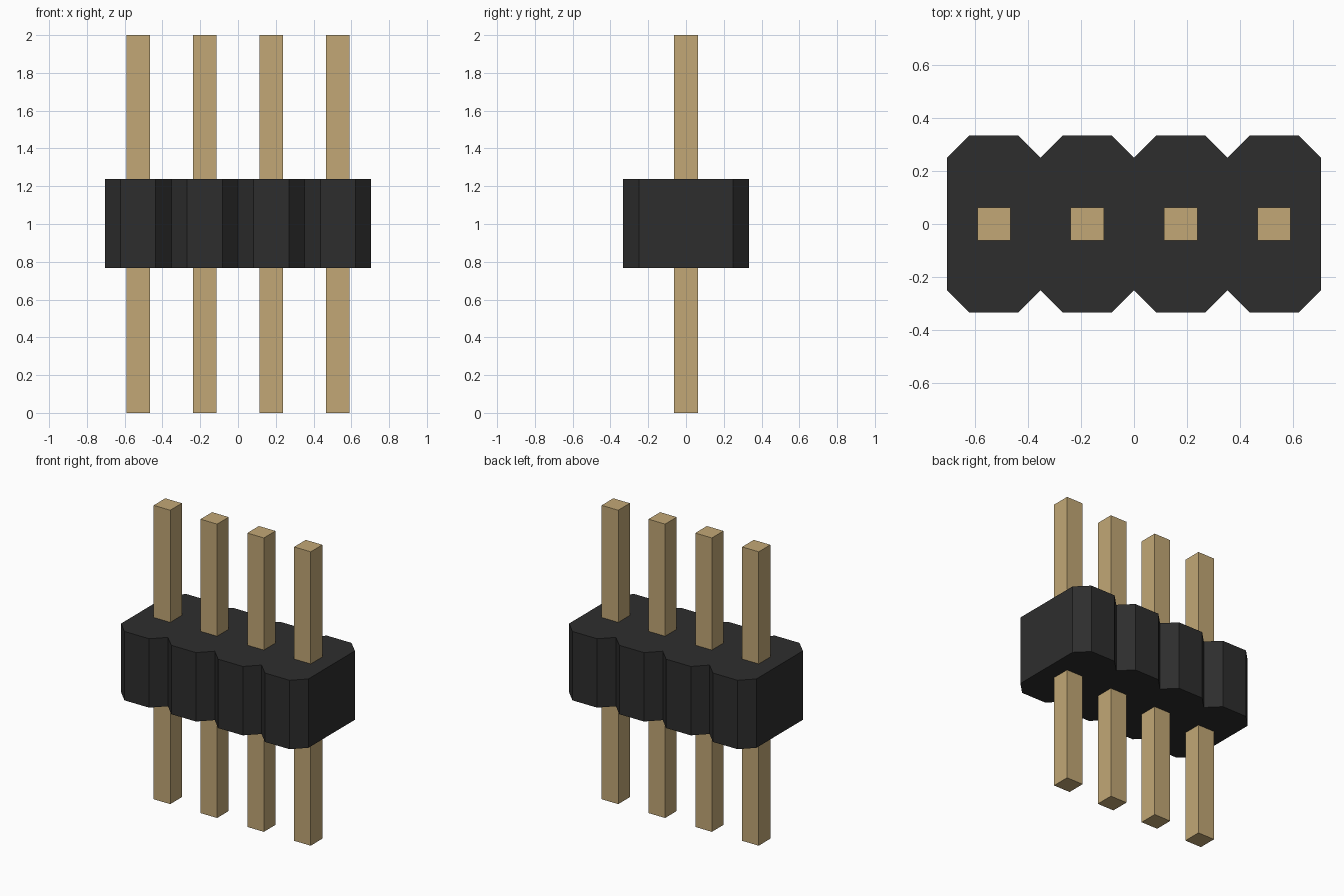
import bpy
import bmesh

if "Cube" in bpy.data.objects:
    bpy.data.objects.remove(bpy.data.objects["Cube"], do_unlink=True)

PITCH = 0.3525            # spacing between pins
COUNT = 4
HALF_DEPTH = 0.333        # housing half depth
NOTCH_Y = 0.25            # depth where the chamfers meet
FLAT = 0.093              # half width of each flat face
Z0, Z1 = 0.768, 1.237     # housing bottom and top
PIN = 0.125               # pin thickness
CENTRES = [(i - (COUNT - 1) / 2) * PITCH for i in range(COUNT)]


def make_material(name, rgb):
    mat = bpy.data.materials.new(name)
    mat.use_nodes = True
    mat.diffuse_color = (*rgb, 1)
    bsdf = next(n for n in mat.node_tree.nodes if n.type == 'BSDF_PRINCIPLED')
    bsdf.inputs["Base Color"].default_value = (*rgb, 1)
    return mat


def make_object(name, bm, mat):
    bmesh.ops.recalc_face_normals(bm, faces=bm.faces)
    mesh = bpy.data.meshes.new(name)
    bm.to_mesh(mesh)
    bm.free()
    mesh.materials.append(mat)
    obj = bpy.data.objects.new(name, mesh)
    bpy.context.collection.objects.link(obj)
    return obj


black = make_material("black plastic", (0.027, 0.027, 0.027))
gold = make_material("gold metal", (0.54, 0.39, 0.18))

# Housing: chamfered outline along the front, mirrored to the back, extruded up
front = [(-COUNT * PITCH / 2, -NOTCH_Y)]
for cx in CENTRES:
    front += [(cx - FLAT, -HALF_DEPTH), (cx + FLAT, -HALF_DEPTH),
              (cx + PITCH / 2, -NOTCH_Y)]
outline = front + [(x, -y) for x, y in reversed(front)]

bm = bmesh.new()
base = bm.faces.new([bm.verts.new((x, y, Z0)) for x, y in outline])
top = bmesh.ops.extrude_face_region(bm, geom=[base], use_keep_orig=True)
bmesh.ops.translate(bm, vec=(0, 0, Z1 - Z0),
                    verts=[v for v in top["geom"] if isinstance(v, bmesh.types.BMVert)])
make_object("housing", bm, black)

# Square pins running through the housing
for i, cx in enumerate(CENTRES):
    bm = bmesh.new()
    bmesh.ops.create_cube(bm, size=1)
    bmesh.ops.scale(bm, vec=(PIN, PIN, 2), verts=bm.verts)
    pin = make_object(f"pin_{i + 1}", bm, gold)
    pin.location = (cx, 0, 1)
